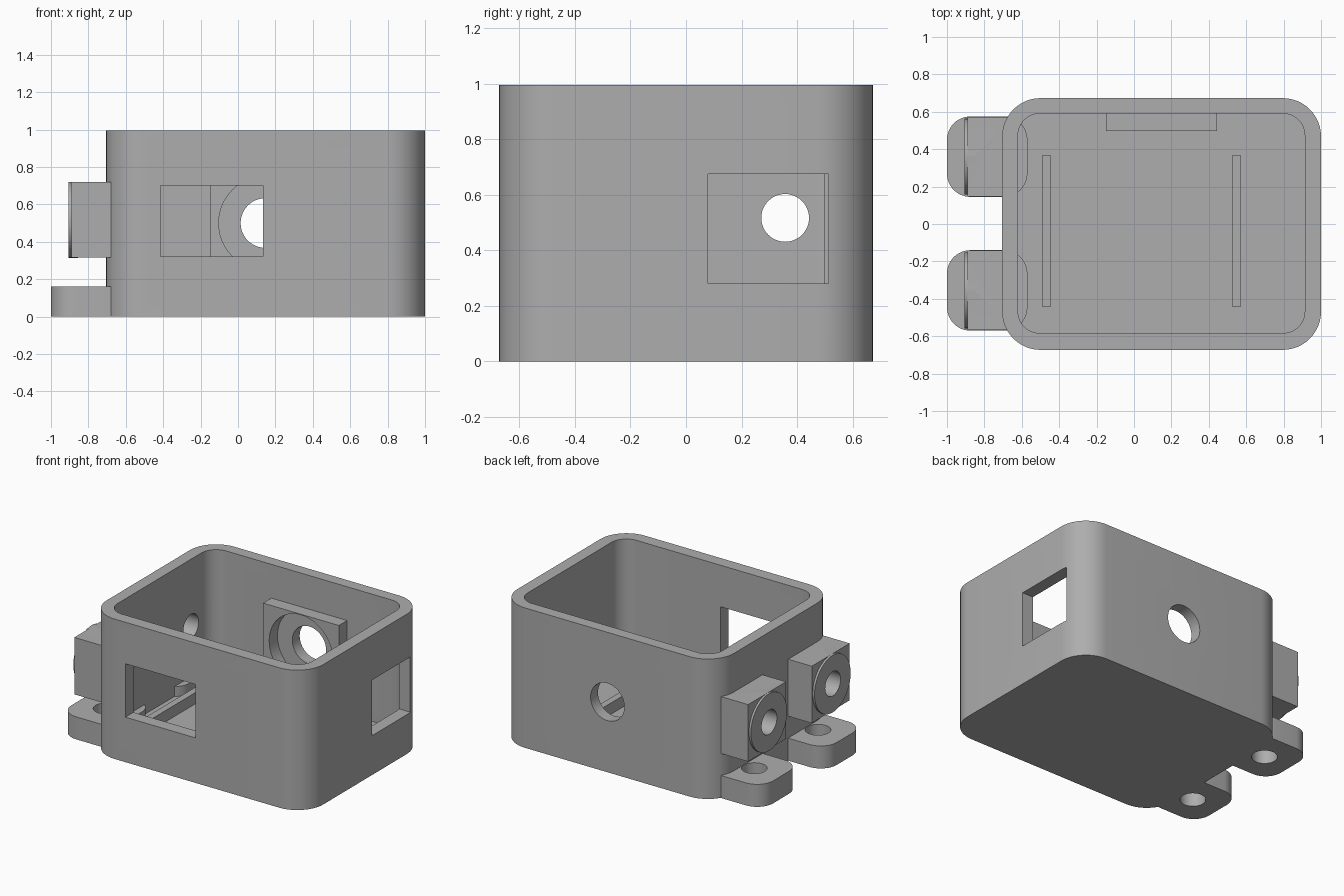
import bpy, bmesh
from math import pi, cos, sin, radians
from mathutils import Matrix

if "Cube" in bpy.data.objects:
    bpy.data.objects.remove(bpy.data.objects["Cube"], do_unlink=True)

grey = bpy.data.materials.new("plain grey")
grey.use_nodes = True
color = (0.42, 0.42, 0.42, 1)
grey.diffuse_color = color
grey.node_tree.nodes["Principled BSDF"].inputs["Base Color"].default_value = color


def finish(bm, name):
    bmesh.ops.recalc_face_normals(bm, faces=bm.faces)
    mesh = bpy.data.meshes.new(name)
    bm.to_mesh(mesh)
    bm.free()
    mesh.materials.append(grey)
    obj = bpy.data.objects.new(name, mesh)
    bpy.context.collection.objects.link(obj)
    return obj


def rounded_block(name, x0, x1, y0, y1, z0, z1, r, steps=12):
    """Upright prism with rounded vertical corners."""
    bm = bmesh.new()
    corners = [(x1 - r, y1 - r), (x0 + r, y1 - r), (x0 + r, y0 + r), (x1 - r, y0 + r)]
    ring = []
    for i, (cx, cy) in enumerate(corners):
        for k in range(steps + 1):
            a = pi / 2 * (i + k / steps)
            ring.append(bm.verts.new((cx + r * cos(a), cy + r * sin(a), z0)))
    base = bm.faces.new(ring)
    top = bmesh.ops.extrude_face_region(bm, geom=[base])["geom"]
    bmesh.ops.translate(bm, vec=(0, 0, z1 - z0),
                        verts=[v for v in top if isinstance(v, bmesh.types.BMVert)])
    return finish(bm, name)


def box(name, x0, x1, y0, y1, z0, z1):
    bm = bmesh.new()
    bmesh.ops.create_cube(bm, size=1)
    bmesh.ops.scale(bm, vec=(x1 - x0, y1 - y0, z1 - z0), verts=bm.verts)
    bmesh.ops.translate(bm, vec=((x0 + x1) / 2, (y0 + y1) / 2, (z0 + z1) / 2), verts=bm.verts)
    return finish(bm, name)


def cylinder(name, axis, center, r, length):
    turn = {"X": Matrix.Rotation(pi / 2, 4, "Y"),
            "Y": Matrix.Rotation(pi / 2, 4, "X"), "Z": Matrix()}[axis]
    bm = bmesh.new()
    bmesh.ops.create_cone(bm, cap_ends=True, segments=48, radius1=r, radius2=r,
                          depth=length, matrix=Matrix.Translation(center) @ turn)
    return finish(bm, name)


def combine(obj, others, operation):
    """Apply boolean steps, then discard the helper solids."""
    for other in others:
        mod = obj.modifiers.new("boolean", "BOOLEAN")
        mod.operation, mod.solver, mod.object = operation, "EXACT", other
        bpy.context.view_layer.update()
        graph = bpy.context.evaluated_depsgraph_get()
        mesh = bpy.data.meshes.new_from_object(obj.evaluated_get(graph))
        obj.modifiers.clear()
        obj.data = mesh
        bpy.data.objects.remove(other, do_unlink=True)


# Hollow open-topped shell
shell = rounded_block("box_shell", -0.705, 1, -0.673, 0.673, 0, 0.995, 0.205)
combine(shell, [rounded_block("cavity", -0.62, 0.913, -0.583, 0.59, 0.09, 1.2, 0.115)],
        "DIFFERENCE")

# Reinforcing pad inside the back wall
combine(shell, [box("back_pad", -0.15, 0.445, 0.497, 0.63, 0.245, 0.755)], "UNION")

# Mounting ears and hinge blocks on the right side
ear_centers = (-0.355, 0.36)
for y in ear_centers:
    combine(shell, [
        rounded_block("ear", -1, -0.57, y - 0.215, y + 0.215, 0, 0.16, 0.125),
        box("side_block", -0.89, -0.64, y - 0.213, y + 0.213, 0.315, 0.72),
        cylinder("block_boss", "X", (-0.88, y, 0.517), 0.203, 0.05)], "UNION")

# Openings in the front and left walls, and the recessed back hole
combine(shell, [
    box("front_opening", -0.415, 0.135, -0.8, -0.5, 0.32, 0.70),
    box("left_opening", 0.8, 1.2, 0.08, 0.513, 0.28, 0.675),
    cylinder("back_recess", "Y", (0.147, 0.49, 0.5), 0.25, 0.2),
    cylinder("back_hole", "Y", (0.147, 0.65, 0.5), 0.133, 0.5)], "DIFFERENCE")

# Bores through the blocks and screw holes in the ears
for y in ear_centers:
    combine(shell, [
        cylinder("block_bore", "X", (-0.75, y - 0.003, 0.517), 0.086, 0.5),
        cylinder("ear_hole", "Z", (-0.79, y, 0.08), 0.083, 0.3)], "DIFFERENCE")

# Two low rails on the floor
box("floor_rail_right", -0.492, -0.445, -0.44, 0.367, 0.05, 0.17)
box("floor_rail_left", 0.525, 0.572, -0.44, 0.367, 0.05, 0.17)

# Smooth the rounded walls while keeping edges sharp
bpy.ops.object.select_all(action="DESELECT")
shell.select_set(True)
bpy.context.view_layer.objects.active = shell
bpy.ops.object.shade_smooth_by_angle(angle=radians(30))
